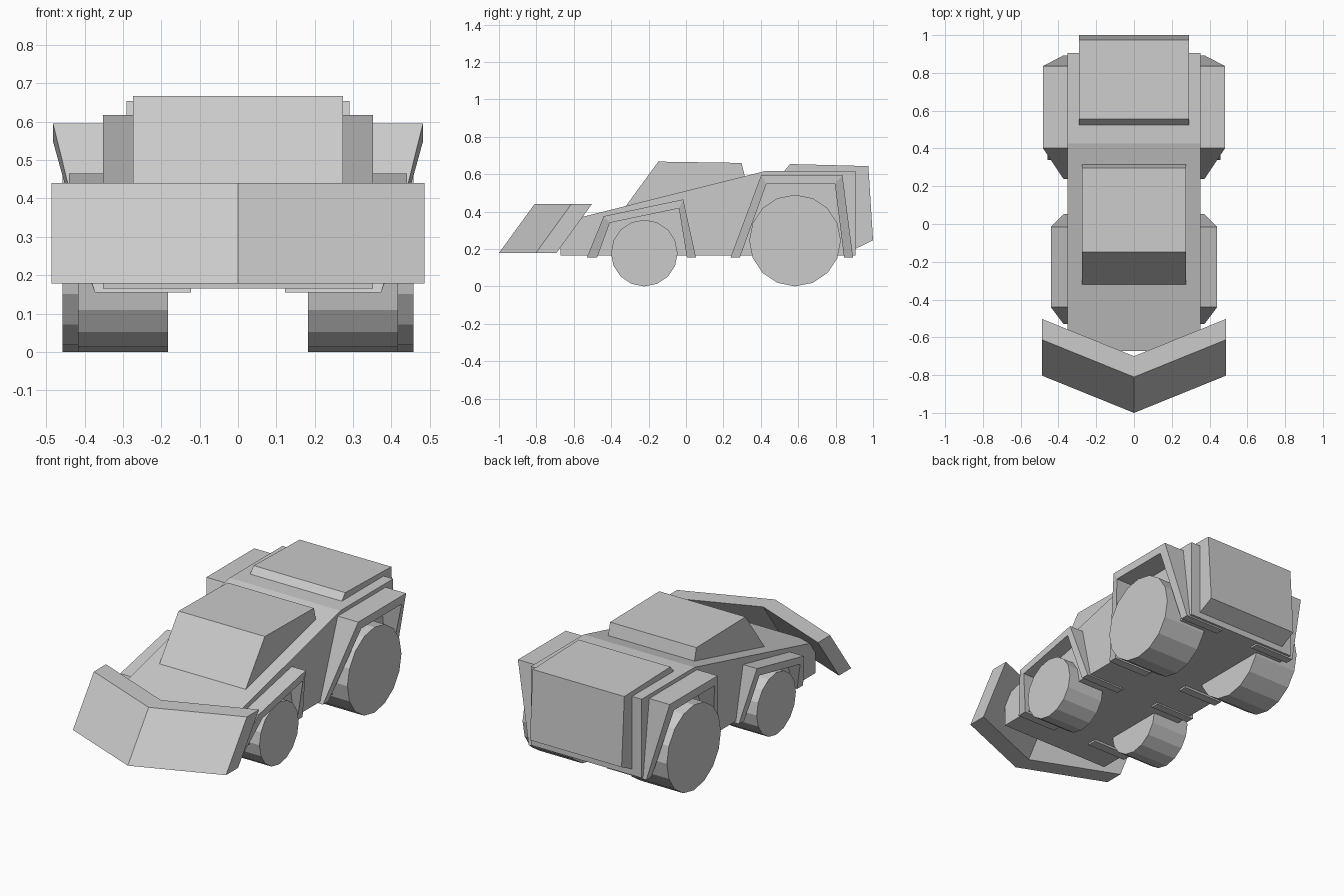
import bpy, bmesh, math

if "Cube" in bpy.data.objects:
    bpy.data.objects.remove(bpy.data.objects["Cube"])


def loft(name, sections, mirror=False):
    """Skin a row of matching cross-sections and cap both ends."""
    bm = bmesh.new()
    rings = [[bm.verts.new(p) for p in s] for s in sections]
    n = len(rings[0])
    for a, b in zip(rings, rings[1:]):
        for i in range(n):
            j = (i + 1) % n
            bm.faces.new((a[i], a[j], b[j], b[i]))
    bm.faces.new(rings[0])
    bm.faces.new(rings[-1])
    bmesh.ops.recalc_face_normals(bm, faces=bm.faces)
    mesh = bpy.data.meshes.new(name)
    bm.to_mesh(mesh)
    bm.free()
    obj = bpy.data.objects.new(name, mesh)
    bpy.context.collection.objects.link(obj)
    if mirror:
        obj.modifiers.new("Mirror", 'MIRROR')
    return obj


def slab(name, half_width, profile):
    """Extrude a (y, z) side profile symmetrically across x."""
    return loft(name, [[(x, y, z) for y, z in profile]
                       for x in (-half_width, half_width)])


def fender(name, x_top, outer, inner):
    """Wheel arch strip whose legs taper inward towards the bottom."""
    stations = []
    for (yo, zo), (yi, zi), x in zip(outer, inner, (0.373, x_top, x_top, 0.373)):
        stations.append([(0.122, yo, zo), (x, yo, zo), (x, yi, zi), (0.122, yi, zi)])
    return loft(name, stations, mirror=True)


def wheel(name, y, r, x0, x1):
    ring = [(r * math.sin(i * math.pi / 8), r - r * math.cos(i * math.pi / 8))
            for i in range(16)]
    return loft(name, [[(x, y + dy, z) for dy, z in ring] for x in (x0, x1)],
                mirror=True)


# Main hull
slab("body", 0.352, [(-0.672, 0.165), (-0.672, 0.342), (0.425, 0.617),
                     (0.905, 0.617), (0.905, 0.165)])

# Cab and rear engine box
slab("cab", 0.274, [(-0.325, 0.425), (-0.148, 0.667), (0.297, 0.66),
                    (0.318, 0.575), (0.25, 0.42)])
slab("engine_box", 0.291, [(0.515, 0.605), (0.557, 0.654), (0.975, 0.643),
                           (1.0, 0.247), (0.905, 0.2), (0.6, 0.4)])

# V-shaped plow blade
blade = [(-1.0, 0.178), (-0.81, 0.44), (-0.70, 0.44), (-0.89, 0.178)]
loft("plow", [[(x, y + abs(x) * 0.405, z) for y, z in blade]
              for x in (-0.486, 0, 0.486)])

# Fenders
fender("front_fender", 0.44,
       [(-0.53, 0.155), (-0.44, 0.375), (-0.015, 0.465), (0.053, 0.155)],
       [(-0.475, 0.155), (-0.407, 0.34), (-0.038, 0.417), (0.005, 0.155)])
fender("rear_fender", 0.482,
       [(0.238, 0.155), (0.402, 0.595), (0.836, 0.595), (0.893, 0.155)],
       [(0.288, 0.155), (0.43, 0.548), (0.796, 0.548), (0.845, 0.155)])

# Wheels
wheel("front_wheel", -0.223, 0.178, 0.183, 0.417)
wheel("rear_wheel", 0.583, 0.245, 0.185, 0.458)
